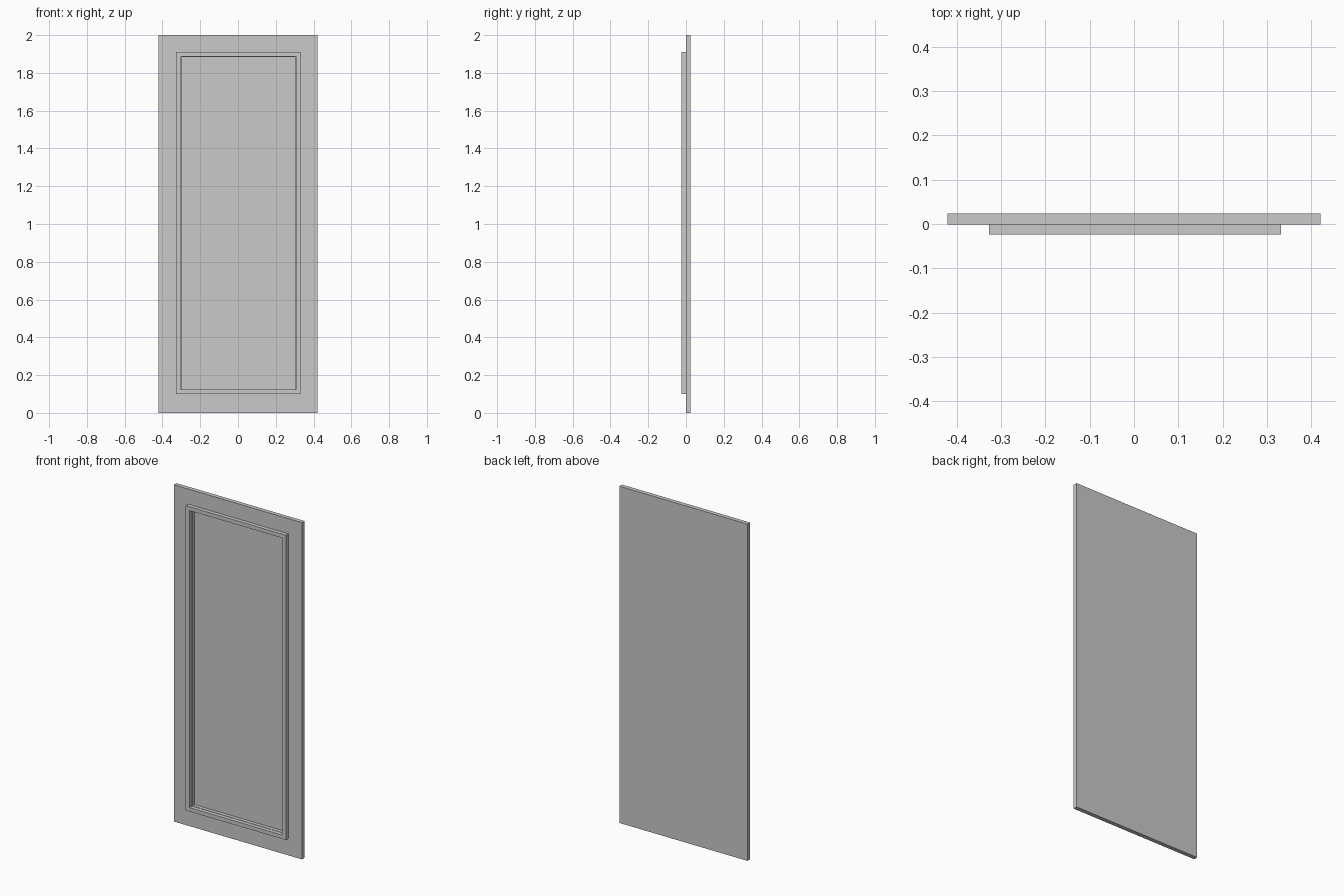
import bpy
import bmesh

cube = bpy.data.objects.get("Cube")
if cube:
    bpy.data.objects.remove(cube, do_unlink=True)

grey = bpy.data.materials.new("painted grey")
grey.use_nodes = True
colour = (0.59, 0.59, 0.59, 1)
grey.diffuse_color = colour
grey.node_tree.nodes["Principled BSDF"].inputs["Base Color"].default_value = colour

# Rectangles are (left, right, bottom, top)
OUTER = (-0.421, 0.421, 0.0, 2.0)
TRIM = (-0.327, 0.332, 0.10, 1.91)
OPENING = (-0.301, 0.306, 0.123, 1.887)
SLAB_OPENING = (-0.299, 0.304, 0.125, 1.885)
FRONT, SLAB_FRONT, RECESS, BACK = -0.024, -0.001, 0.02, 0.024


def ring(bm, rect, y):
    x0, x1, z0, z1 = rect
    return [bm.verts.new((x, y, z)) for x, z in
            ((x0, z0), (x1, z0), (x1, z1), (x0, z1))]


def stepped_panel(name, steps):
    """Bridge successive rectangles and cap the two ends."""
    bm = bmesh.new()
    rings = [ring(bm, rect, y) for rect, y in steps]
    for a, b in zip(rings, rings[1:]):
        for i in range(4):
            j = (i + 1) % 4
            bm.faces.new((a[i], a[j], b[j], b[i]))
    bm.faces.new(rings[0])
    bm.faces.new(rings[-1])
    bmesh.ops.recalc_face_normals(bm, faces=bm.faces)
    mesh = bpy.data.meshes.new(name)
    bm.to_mesh(mesh)
    bm.free()
    mesh.materials.append(grey)
    obj = bpy.data.objects.new(name, mesh)
    bpy.context.collection.objects.link(obj)


# Door slab with raised trim around a recessed panel
stepped_panel("door_panel", [
    (OUTER, BACK), (OUTER, SLAB_FRONT),
    (TRIM, SLAB_FRONT), (TRIM, FRONT),
    (OPENING, FRONT), (OPENING, SLAB_FRONT),
    (SLAB_OPENING, SLAB_FRONT), (SLAB_OPENING, RECESS),
])
